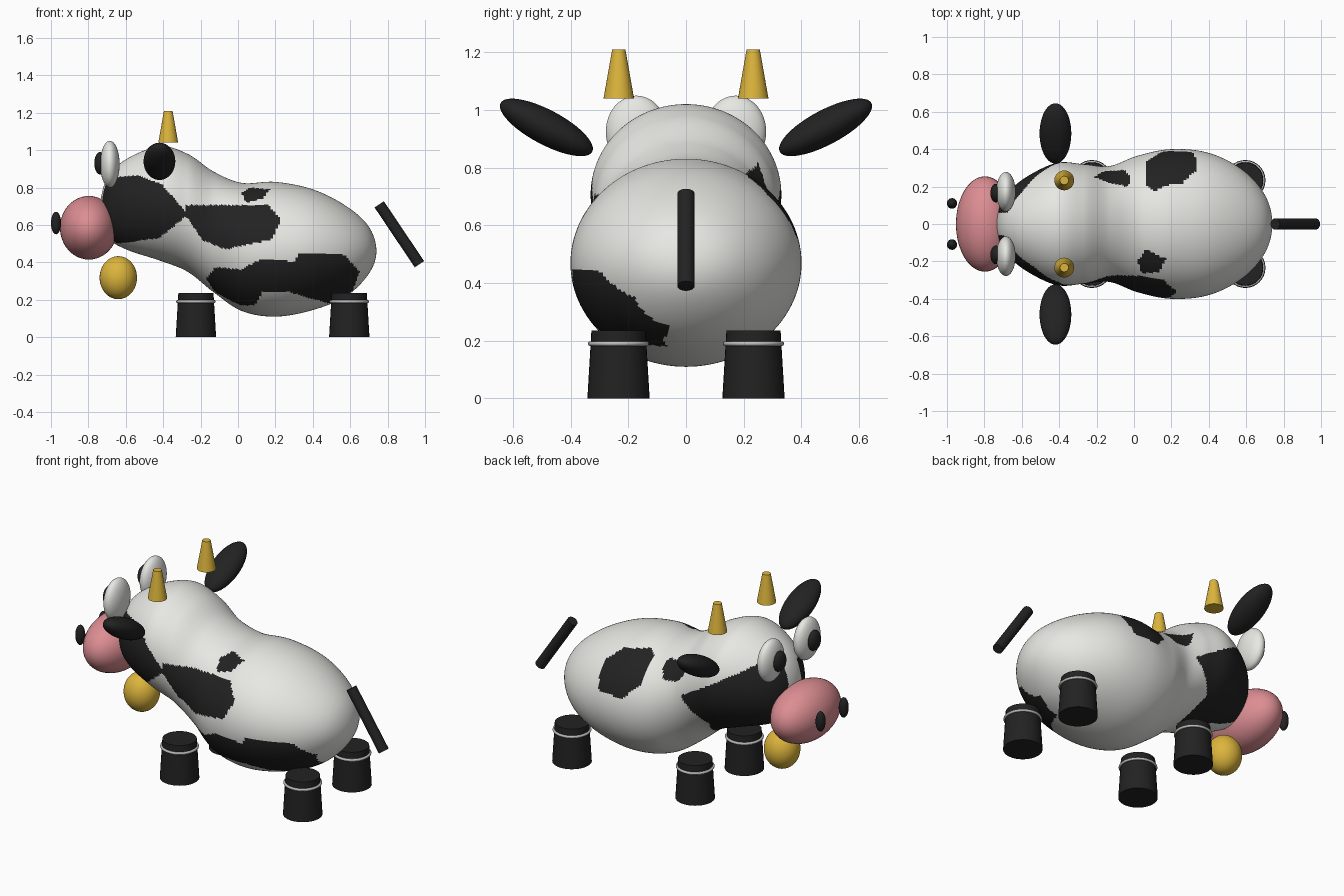
import bpy, bmesh, math
from mathutils import Vector

cube = bpy.data.objects.get("Cube")
if cube:
    bpy.data.objects.remove(cube, do_unlink=True)


def material(name, r, g, b):
    m = bpy.data.materials.new(name)
    m.use_nodes = True
    m.diffuse_color = (r, g, b, 1)
    bsdf = m.node_tree.nodes["Principled BSDF"]
    bsdf.inputs["Base Color"].default_value = (r, g, b, 1)
    bsdf.inputs["Roughness"].default_value = 0.6
    return m


WHITE = material("white hide", 0.8, 0.8, 0.77)
BLACK = material("black", 0.016, 0.016, 0.016)
PINK = material("pink", 0.72, 0.27, 0.29)
GOLD = material("gold", 0.72, 0.46, 0.045)
SILVER = material("silver", 0.5, 0.5, 0.5)


def finish(name, mat):
    ob = bpy.context.object
    ob.name = name
    ob.data.materials.append(mat)
    bpy.ops.object.shade_smooth_by_angle(angle=math.radians(40))
    return ob


def ellipsoid(name, mat, loc, radii, tilt=0):
    bpy.ops.mesh.primitive_uv_sphere_add(segments=40, ring_count=24, location=loc, rotation=(tilt, 0, 0))
    bpy.context.object.scale = radii
    return finish(name, mat)


def cone(name, mat, base, tip, r1, r2):
    base, tip = Vector(base), Vector(tip)
    axis = tip - base
    bpy.ops.mesh.primitive_cone_add(vertices=32, radius1=r1, radius2=r2, depth=axis.length,
                                    location=(base + tip) / 2,
                                    rotation=axis.to_track_quat('Z', 'Y').to_euler())
    return finish(name, mat)


# Body and head: elliptical sections along x (x, bottom, top, half width)
SECTIONS = [Vector(s) for s in (
    (-.735, .70, .70, 0), (-.70, .54, .85, .13), (-.60, .47, .95, .235),
    (-.42, .41, 1.02, .325), (-.27, .35, .98, .32), (-.13, .24, .885, .31),
    (.02, .14, .825, .365), (.2, .11, .83, .4), (.4, .145, .79, .38),
    (.58, .22, .70, .29), (.70, .34, .59, .155), (.74, .46, .46, 0))]


def mirrored(s):
    return Vector((s[0], s[2], s[1], -s[3]))


def spline(p0, p1, p2, p3, t):
    return 0.5 * (2 * p1 + (p2 - p0) * t + (2 * p0 - 5 * p1 + 4 * p2 - p3) * t ** 2
                  + (3 * p1 - p0 - 3 * p2 + p3) * t ** 3)


# Hide patches: side outlines in (x, z), top outline in (x, y)
RIGHT_PATCHES = [
    [(-.8, .6), (-.8, .82), (-.65, .855), (-.54, .866), (-.41, .82), (-.27, .66),
     (-.31, .62), (-.42, .53), (-.65, .5)],
    [(-.28, .706), (.16, .706), (.23, .63), (.18, .52), (-.07, .47), (-.19, .52), (-.28, .65)],
    [(.02, .77), (.06, .8), (.17, .79), (.13, .74), (.04, .72)],
    [(-.17, .31), (-.12, .375), (.01, .36), (.13, .417), (.3, .406), (.33, .45), (.57, .44),
     (.65, .35), (.61, .24), (.49, .18), (.28, .24), (.13, .24), (.09, .17), (.01, .17), (-.12, .24)]]
LEFT_PATCHES = [
    [(-.18, .63), (-.45, .79), (-.6, .88), (-.8, .86), (-.8, .4), (-.45, .36), (-.23, .3), (-.32, .47)],
    [(.07, .77), (.11, .79), (.26, .765), (.34, .7), (.32, .56), (.16, .55), (.06, .64)]]
TOP_PATCH = [(-.21, .25), (-.17, .28), (-.05, .29), (-.02, .25), (-.03, .2), (-.13, .22)]


def inside(poly, x, y):
    hit = False
    for (ax, ay), (bx, by) in zip(poly, poly[1:] + poly[:1]):
        if (ay > y) != (by > y) and x < ax + (y - ay) * (bx - ax) / (by - ay):
            hit = not hit
    return hit


def is_black(p):
    if p.z > 0.6 and inside(TOP_PATCH, p.x, p.y):
        return True
    patches = RIGHT_PATCHES if p.y < 0 else LEFT_PATCHES
    return abs(p.y) > 0.06 and any(inside(poly, p.x, p.z) for poly in patches)


def build_body(around=200, steps=15):
    pts = [mirrored(SECTIONS[1])] + SECTIONS + [mirrored(SECTIONS[-2])]
    bm = bmesh.new()
    rings = []
    for i in range(len(SECTIONS) - 1):
        for k in range(steps):
            if i + k == 0:
                continue
            x, low, high, w = spline(*pts[i:i + 4], k / steps)
            angles = [math.tau * a / around for a in range(around)]
            rings.append([bm.verts.new((x, w * math.cos(a), (low + high) / 2 + (high - low) / 2 * math.sin(a)))
                          for a in angles])
    nose, rump = (bm.verts.new((s[0], 0, s[1])) for s in (SECTIONS[0], SECTIONS[-1]))
    for a in range(around):
        b = (a + 1) % around
        for r, s in zip(rings, rings[1:]):
            bm.faces.new((r[a], r[b], s[b], s[a]))
        bm.faces.new((nose, rings[0][b], rings[0][a]))
        bm.faces.new((rump, rings[-1][a], rings[-1][b]))
    bmesh.ops.recalc_face_normals(bm, faces=bm.faces)
    for f in bm.faces:
        f.smooth = True
        f.material_index = int(is_black(f.calc_center_median()))
    mesh = bpy.data.meshes.new("body")
    bm.to_mesh(mesh)
    bm.free()
    mesh.materials.append(WHITE)
    mesh.materials.append(BLACK)
    bpy.context.collection.objects.link(bpy.data.objects.new("body", mesh))


build_body()

# Muzzle, bell and tail
ellipsoid("muzzle", PINK, (-.797, 0, .585), (.155, .255, .17))
ellipsoid("bell", GOLD, (-.64, 0, .318), (.1, .1, .115))
cone("tail", BLACK, (.97, 0, .39), (.755, 0, .71), .03, .03)

# Paired parts
for side, sign in (("left", 1), ("right", -1)):
    ellipsoid(side + "_eye", WHITE, (-.685, sign * .172, .925), (.052, .106, .125))
    ellipsoid(side + "_pupil", BLACK, (-.738, sign * .165, .93), (.03, .05, .06))
    ellipsoid(side + "_nostril", BLACK, (-.973, sign * .11, .61), (.027, .028, .06))
    ellipsoid(side + "_ear", BLACK, (-.42, sign * .484, .94), (.085, .18, .06), sign * math.radians(28))
    cone(side + "_horn", GOLD, (-.373, sign * .233, 1.04), (-.373, sign * .233, 1.21), .053, .023)
    for end, x in (("front", -.225), ("back", .595)):
        name = end + "_" + side
        y = sign * .234
        cone(name + "_leg", BLACK, (x, y, 0), (x, y, .235), .108, .094)
        bpy.ops.mesh.primitive_torus_add(location=(x, y, .19), major_radius=.098, minor_radius=.008,
                                         major_segments=40, minor_segments=10)
        finish(name + "_leg_ring", SILVER)
